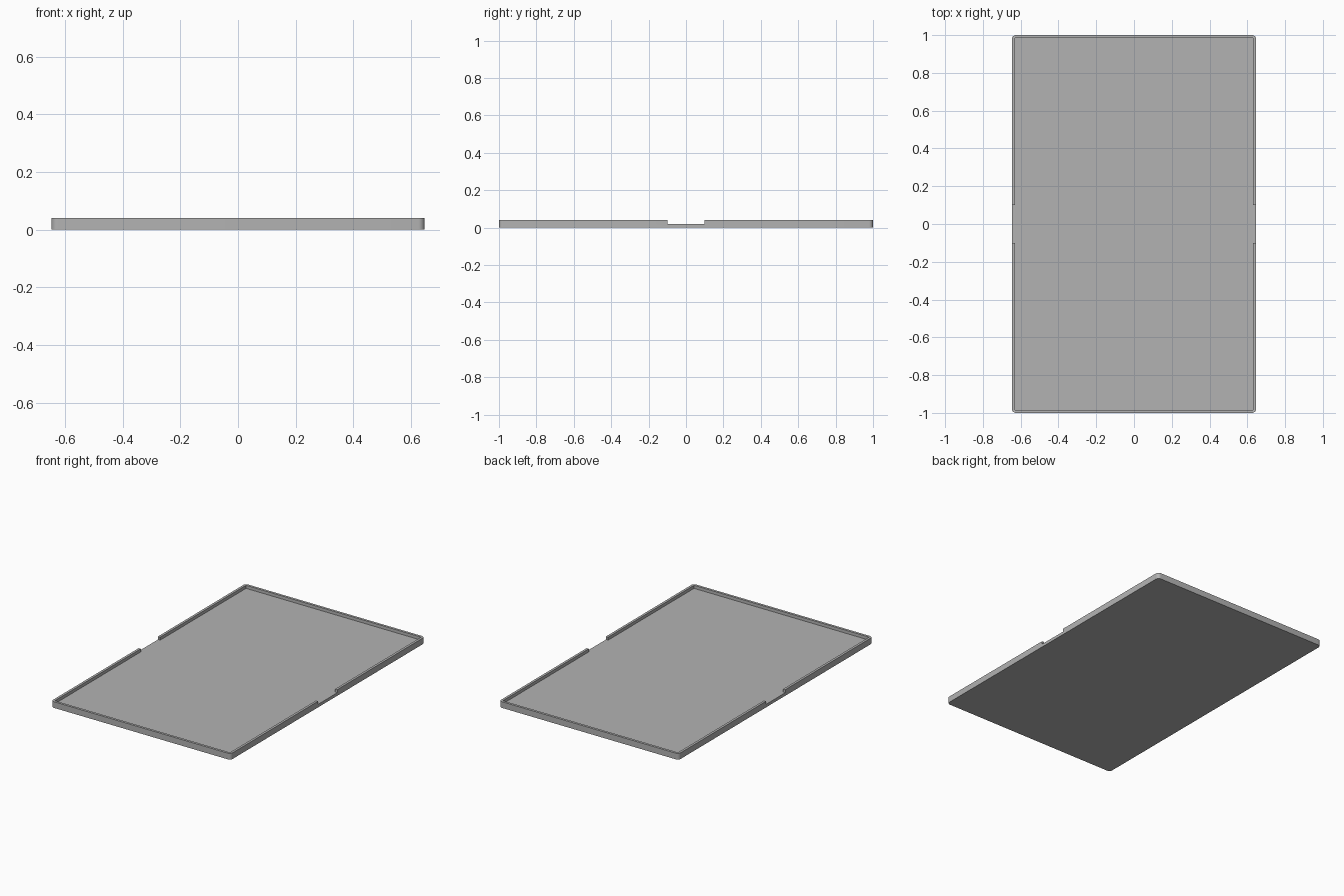
import bpy, bmesh, math

cube = bpy.data.objects.get("Cube")
if cube:
    bpy.data.objects.remove(cube, do_unlink=True)

HALF_X, HALF_Y, HEIGHT = 0.647, 1.0, 0.04
FLOOR, WALL, RADIUS, NOTCH = 0.02, 0.016, 0.022, 0.1

grey = bpy.data.materials.new("plain grey")
grey.use_nodes = True
colour = (0.45, 0.45, 0.45, 1)
grey.diffuse_color = colour
grey.node_tree.nodes["Principled BSDF"].inputs["Base Color"].default_value = colour


def prism(name, outline, bottom, top):
    """Extrude a flat outline between two heights."""
    bm = bmesh.new()
    face = bm.faces.new([bm.verts.new((x, y, bottom)) for x, y in outline])
    sides = bmesh.ops.extrude_face_region(bm, geom=[face])["geom"]
    verts = [v for v in sides if isinstance(v, bmesh.types.BMVert)]
    bmesh.ops.translate(bm, verts=verts, vec=(0, 0, top - bottom))
    bmesh.ops.recalc_face_normals(bm, faces=bm.faces)
    mesh = bpy.data.meshes.new(name)
    bm.to_mesh(mesh)
    bm.free()
    mesh.materials.append(grey)
    obj = bpy.data.objects.new(name, mesh)
    bpy.context.collection.objects.link(obj)
    return obj


# Tray body with rounded corners
outline = []
for i, (sx, sy) in enumerate([(1, 1), (-1, 1), (-1, -1), (1, -1)]):
    for step in range(9):
        a = math.pi / 2 * (i + step / 8)
        outline.append((sx * (HALF_X - RADIUS) + RADIUS * math.cos(a),
                        sy * (HALF_Y - RADIUS) + RADIUS * math.sin(a)))
tray = prism("tray", outline, 0, HEIGHT)

# Cross-shaped cutter: the recess plus a finger notch through each long wall
ix, iy, ox = HALF_X - WALL, HALF_Y - WALL, HALF_X + WALL
quarter = [(ox, NOTCH), (ix, NOTCH), (ix, iy)]
right = [(x, -y) for x, y in reversed(quarter)] + quarter
cross = right + [(-x, -y) for x, y in right]
cutter = prism("recess_cutter", cross, FLOOR, HEIGHT * 2)
cutter.hide_render = True

cut = tray.modifiers.new("recess", "BOOLEAN")
cut.operation = "DIFFERENCE"
cut.solver = "EXACT"
cut.object = cutter

bpy.context.view_layer.objects.active = tray
tray.select_set(True)
bpy.ops.object.modifier_apply(modifier=cut.name)
bpy.data.objects.remove(cutter, do_unlink=True)
bpy.ops.object.shade_smooth_by_angle(angle=math.radians(30))
